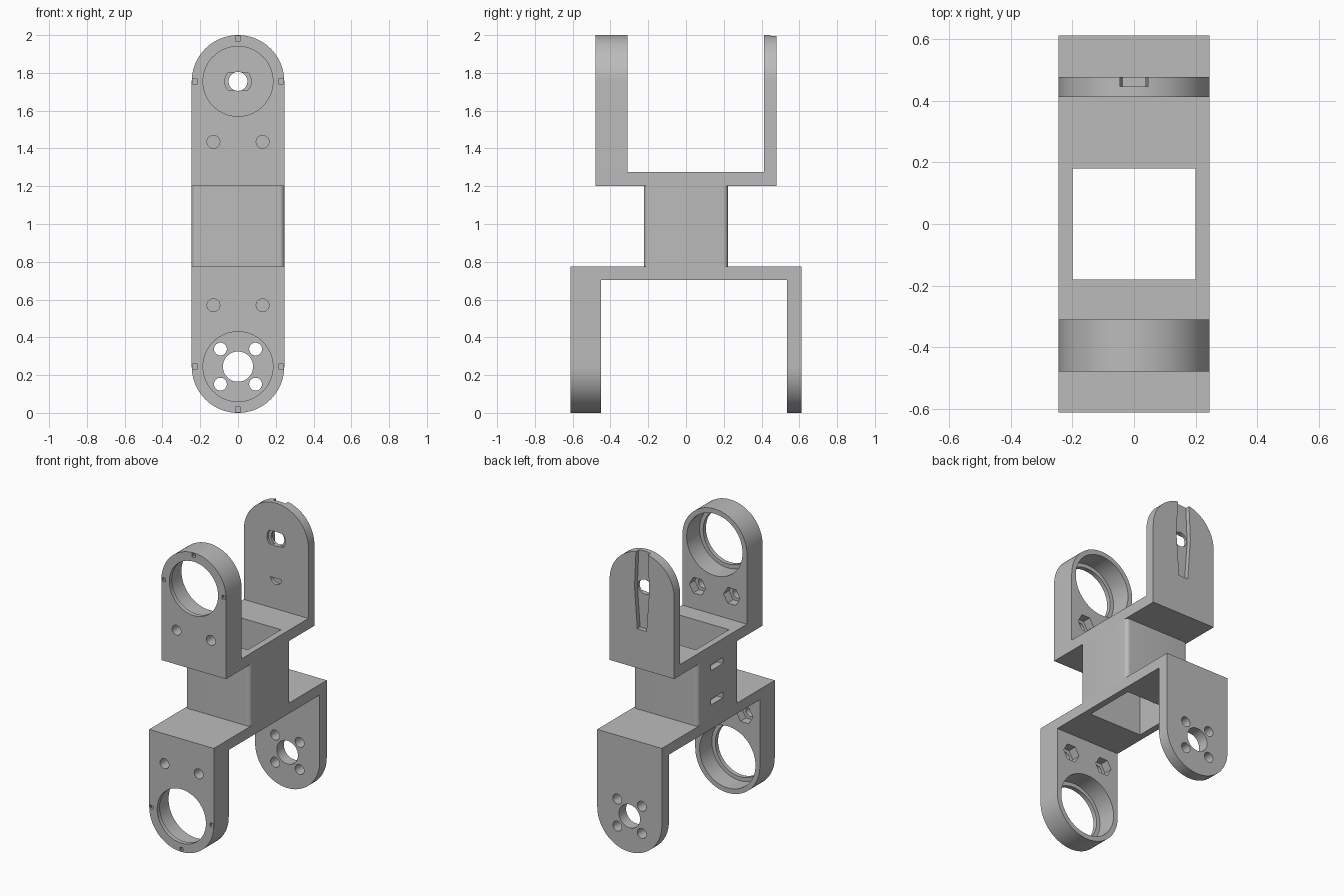
import bpy, bmesh
from math import cos, sin, pi, radians
from mathutils import Vector

cube = bpy.data.objects.get("Cube")
if cube:
    bpy.data.objects.remove(cube, do_unlink=True)

grey = bpy.data.materials.new("plain grey")
grey.use_nodes = True
colour = (0.5, 0.5, 0.5, 1)
grey.diffuse_color = colour
grey.node_tree.nodes["Principled BSDF"].inputs["Base Color"].default_value = colour

W = 0.245            # half width and arm end radius
AXES = {"x": lambda u, v, d: (d, u, v),
        "y": lambda u, v, d: (u, d, v),
        "z": lambda u, v, d: (u, v, d)}


def prism(name, outline, axis, start, end):
    """Extrude a 2D outline along an axis."""
    bm = bmesh.new()
    place = AXES[axis]
    face = bm.faces.new([bm.verts.new(place(u, v, start)) for u, v in outline])
    new = bmesh.ops.extrude_face_region(bm, geom=[face])["geom"]
    shift = Vector(place(0, 0, end - start))
    bmesh.ops.translate(bm, vec=shift, verts=[g for g in new if isinstance(g, bmesh.types.BMVert)])
    bmesh.ops.recalc_face_normals(bm, faces=bm.faces)
    mesh = bpy.data.meshes.new(name)
    bm.to_mesh(mesh)
    bm.free()
    mesh.materials.append(grey)
    obj = bpy.data.objects.new(name, mesh)
    bpy.context.collection.objects.link(obj)
    return obj


def arc(cu, cv, r, a0, a1, n):
    angles = [radians(a0 + (a1 - a0) * i / n) for i in range(n + 1)]
    return [(cu + r * cos(a), cv + r * sin(a)) for a in angles]


def circle(cu, cv, r, n=48):
    return arc(cu, cv, r, 0, 360, n)[:-1]


def rect(u0, u1, v0, v1):
    return [(u0, v0), (u1, v0), (u1, v1), (u0, v1)]


def boolean(obj, outline, axis, start, end, op="DIFFERENCE"):
    """Apply one boolean with a temporary prism."""
    tool = prism("cutter", outline, axis, start, end)
    mod = obj.modifiers.new("cut", "BOOLEAN")
    mod.operation, mod.solver, mod.object = op, "EXACT", tool
    bpy.context.view_layer.objects.active = obj
    bpy.ops.object.modifier_apply(modifier=mod.name)
    bpy.data.objects.remove(tool, do_unlink=True)


def finish(obj):
    bpy.ops.object.select_all(action="DESELECT")
    obj.select_set(True)
    bpy.context.view_layer.objects.active = obj
    bpy.ops.object.shade_smooth_by_angle(angle=radians(30))


def bracket(name, up, y, plate_outer, plate_inner, axle, screw_z):
    """U bracket; y lists outer front, inner front, inner back, outer back."""
    tip = axle + up * (W + 0.01)
    profile = [(y[0], plate_outer), (y[3], plate_outer), (y[3], tip), (y[2], tip),
               (y[2], plate_inner), (y[1], plate_inner), (y[1], tip), (y[0], tip)]
    obj = prism(name, profile, "x", -W, W)
    # rounded arm ends
    rounded = arc(0, axle, W, 0, up * 180, 48) + [(-W, plate_outer - up * 0.1), (W, plate_outer - up * 0.1)]
    boolean(obj, rounded, "y", -1, 1, "INTERSECT")
    # stepped bearing bore in the front arm
    boolean(obj, circle(0, axle, 0.185, 64), "y", y[0] - 0.1, y[1] + 0.05)
    boolean(obj, circle(0, axle, 0.212, 64), "y", y[0] + 0.03, y[1] + 0.05)
    # small alignment pockets round the bore
    for u, v in ((-0.228, 0), (0.228, 0), (0, 0.228 * up)):
        pocket = rect(u - 0.013, u + 0.013, axle + v - 0.013, axle + v + 0.013)
        boolean(obj, pocket, "y", y[0] - 0.05, y[0] + 0.02)
    # screw holes with hexagonal nut traps
    for x in (-0.13, 0.13):
        boolean(obj, circle(x, screw_z, 0.034, 24), "y", y[0] - 0.1, y[1] + 0.05)
        boolean(obj, circle(x, screw_z, 0.062, 6), "y", y[1] - 0.06, y[1] + 0.05)
    # window through the plate
    boolean(obj, rect(-0.2, 0.2, -0.18, 0.18), "z", min(plate_outer, plate_inner) - 0.1,
            max(plate_outer, plate_inner) + 0.1)
    return obj


# upper bracket, with a tapered lever slot in its back arm
AX = 1.755
upper = bracket("upper_bracket", 1, (-0.48, -0.31, 0.413, 0.478), 1.2, 1.275, AX, 1.435)
half = [(0.035, 1.47), (0.056, AX), (0.045, 2.0), (0.045, 2.1)]
slot = half + [(-u, v) for u, v in reversed(half)]
boolean(upper, slot, "y", 0.447, 0.6)
boolean(upper, circle(0, AX, 0.05), "y", 0.35, 0.6)
hub = arc(0, AX, 0.07, -42, 42, 12) + arc(0, AX, 0.07, 138, 222, 12)
boolean(upper, hub, "y", 0.35, 0.43)
boolean(upper, arc(0, 1.485, 0.042, 180, 360, 16), "y", 0.35, 0.435)

# lower bracket, with a bolt circle in its back arm
AX = 0.245
lower = bracket("lower_bracket", -1, (-0.612, -0.45, 0.535, 0.612), 0.775, 0.703, AX, 0.57)
boolean(lower, circle(0, AX, 0.08), "y", 0.5, 0.7)
for x in (-0.093, 0.093):
    for z in (-0.093, 0.093):
        boolean(lower, circle(x, AX + z, 0.034, 24), "y", 0.5, 0.7)

# hollow sleeve between the brackets
R, SY = 0.025, 0.222
corners = []
for sx, sy, a in ((1, 1, 0), (-1, 1, 90), (-1, -1, 180), (1, -1, 270)):
    corners += arc(sx * (W - R), sy * (SY - R), R, a, a + 90, 8)
sleeve = prism("middle_sleeve", corners, "z", 0.775, 1.2)
boolean(sleeve, rect(-0.2, 0.2, -0.18, 0.18), "z", 0.7, 1.3)
# two strap slots in the right wall
for z in (0.89, 1.125):
    boolean(sleeve, rect(-0.05, 0.08, z - 0.02, z + 0.02), "x", -0.3, -0.15)

for part in (upper, lower, sleeve):
    finish(part)
